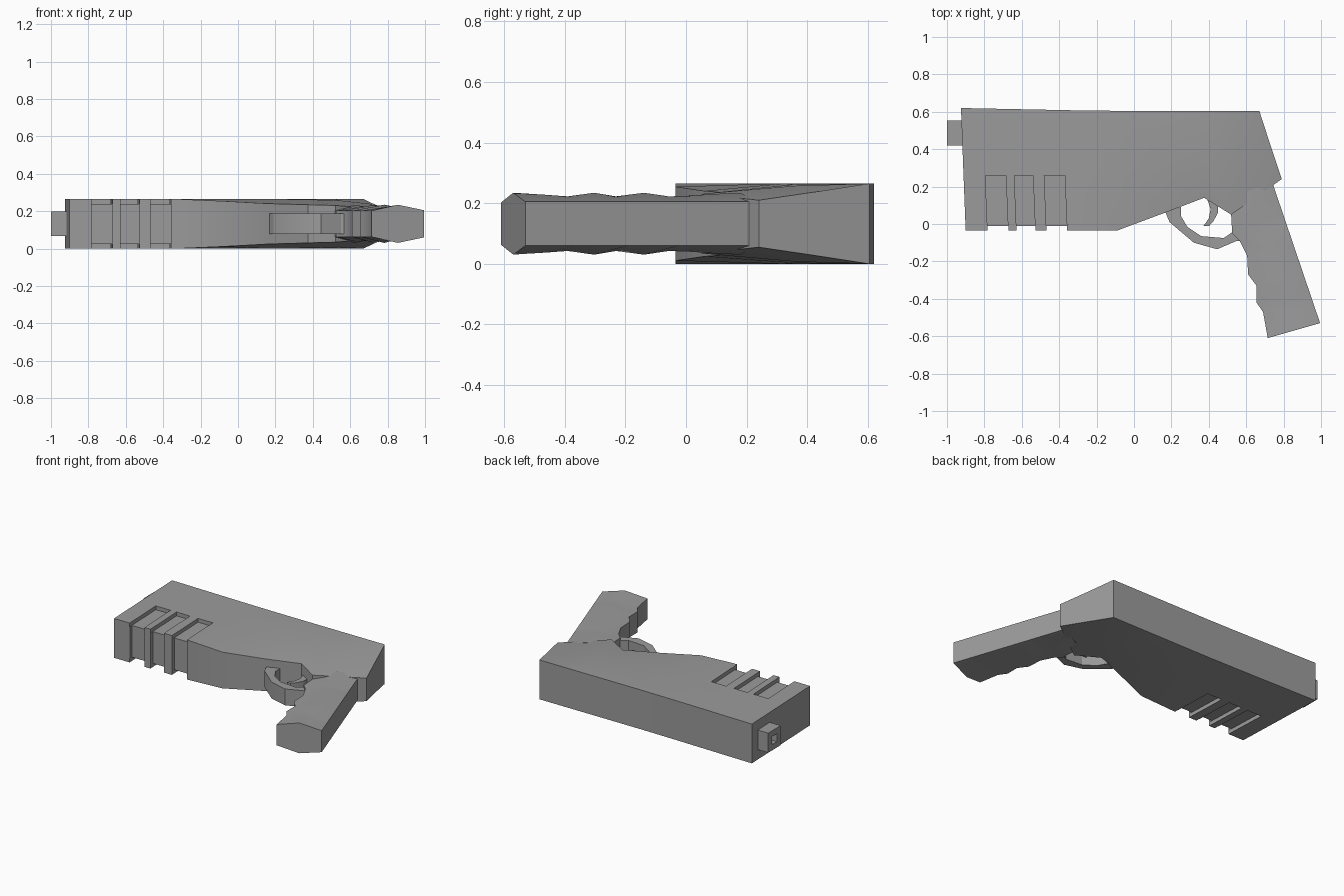
import bpy, bmesh, math

if "Cube" in bpy.data.objects:
    bpy.data.objects.remove(bpy.data.objects["Cube"])

MID = 0.1325   # height of the symmetry plane
FULL = 0.1325  # half thickness of the body

grey = bpy.data.materials.new("plain grey")
grey.use_nodes = True
grey.diffuse_color = (0.33, 0.33, 0.33, 1)
grey.node_tree.nodes["Principled BSDF"].inputs["Base Color"].default_value = grey.diffuse_color


def loft(name, sections):
    """Skin closed rings; each section lists (x, y, half thickness)."""
    bm = bmesh.new()
    rings = []
    for sec in sections:
        ring = [bm.verts.new((x, y, MID + h)) for x, y, h in sec]
        ring += [bm.verts.new((x, y, MID - h)) for x, y, h in reversed(sec)]
        rings.append(ring)
    n = len(rings[0])
    for a, b in zip(rings, rings[1:]):
        for i in range(n):
            j = (i + 1) % n
            bm.faces.new((a[i], a[j], b[j], b[i]))
    bm.faces.new(rings[0])
    bm.faces.new(rings[-1])
    bmesh.ops.recalc_face_normals(bm, faces=bm.faces)
    return finish(name, bm)


def prism(name, outline, z0, z1):
    bm = bmesh.new()
    low = bm.faces.new([bm.verts.new((x, y, z0)) for x, y in outline])
    ext = bmesh.ops.extrude_face_region(bm, geom=[low])
    for v in ext["geom"]:
        if isinstance(v, bmesh.types.BMVert):
            v.co.z = z1
    bmesh.ops.recalc_face_normals(bm, faces=bm.faces)
    return finish(name, bm)


def finish(name, bm):
    me = bpy.data.meshes.new(name)
    bm.to_mesh(me)
    bm.free()
    ob = bpy.data.objects.new(name, me)
    bpy.context.collection.objects.link(ob)
    me.materials.append(grey)
    return ob


def activate(ob):
    bpy.ops.object.select_all(action='DESELECT')
    ob.select_set(True)
    bpy.context.view_layer.objects.active = ob


def cut(ob, cutter):
    cutter.hide_render = True
    mod = ob.modifiers.new("cut", 'BOOLEAN')
    mod.operation = 'DIFFERENCE'
    mod.solver = 'EXACT'
    mod.object = cutter
    activate(ob)
    bpy.ops.object.modifier_apply(modifier=mod.name)
    bpy.data.objects.remove(cutter)


# Body, tapering toward the underside and the rear
body = loft("body", [
    [(-.925, .62, FULL), (-.913, .30, FULL), (-.90, -.035, FULL)],
    [(-.33, .608, FULL), (-.33, .30, FULL), (-.33, -.035, FULL)],
    [(-.09, .605, FULL), (-.09, .30, FULL), (-.09, -.035, .122)],
    [(.165, .605, FULL), (.165, .32, FULL), (.165, .06, .108)],
    [(.375, .605, FULL), (.375, .36, .13), (.375, .14, .102)],
    [(.52, .605, FULL), (.54, .36, .125), (.52, .05, .098)],
    [(.67, .605, FULL), (.73, .42, .104), (.79, .24, .0775)],
])

# Three slanted grooves wrapping both sides and the underside
for x0, x1 in ((-.795, -.685), (-.64, -.54), (-.48, -.37)):
    lean = .013
    side = [(x0, .26), (x1, .26), (x1 + lean, -.06), (x0 + lean, -.06)]
    edge = [(x0 + lean, -.01), (x1 + lean, -.01), (x1 + lean, -.06), (x0 + lean, -.06)]
    cut(body, prism("groove_cutter", side, MID + .107, .4))
    cut(body, prism("groove_cutter", side, -.2, MID - .107))
    cut(body, prism("groove_cutter", edge, -.1, .35))

# Square muzzle with a square bore
muzzle = prism("muzzle", [(-1, .42), (-1, .553), (-.9, .553), (-.9, .42)], MID - .066, MID + .066)
cut(muzzle, prism("bore_cutter", [(-1.1, .46), (-1.1, .513), (-.93, .513), (-.93, .46)],
                  MID - .027, MID + .027))

# Grip with finger waves on its front edge
front = [(.50, .13), (.52, .04), (.525, -.05), (.565, -.09), (.605, -.17), (.61, -.27),
         (.655, -.33), (.655, -.42), (.69, -.47), (.715, -.61)]
back_top, back_end = (.737, .23), (.995, -.53)
swell = [.102, .098, .092, .09, .102, .09, .102, .09, .095, .102]
sections = []
for i, ((fx, fy), h) in enumerate(zip(front, swell)):
    t = i / (len(front) - 1)
    bx = back_top[0] + t * (back_end[0] - back_top[0])
    by = back_top[1] + t * (back_end[1] - back_top[1])
    sections.append([(fx, fy, .07), ((fx + bx) / 2, (fy + by) / 2, h), (bx, by, .0725)])
grip = loft("grip", sections)

# Trigger guard as a ribbon of outer and inner points
outer = [(.165, .07), (.19, .01), (.32, -.10), (.445, -.135), (.55, -.09), (.62, -.10)]
inner = [(.25, .09), (.25, .045), (.285, -.015), (.36, -.065), (.48, -.075), (.56, -.02)]
guard = loft("trigger_guard", [[(*o, .055), (*i, .055)] for o, i in zip(outer, inner)])

# Curved trigger
rear = [(.45, .15), (.448, .06), (.425, .015), (.40, -.012)]
face = [(.385, .15), (.41, .08), (.40, .03), (.372, -.01)]
trigger = loft("trigger", [[(*r, .035), (*f, .035)] for r, f in zip(rear, face)])

for ob in (body, muzzle, grip, guard, trigger):
    activate(ob)
    bpy.ops.object.shade_smooth_by_angle(angle=math.radians(25))
